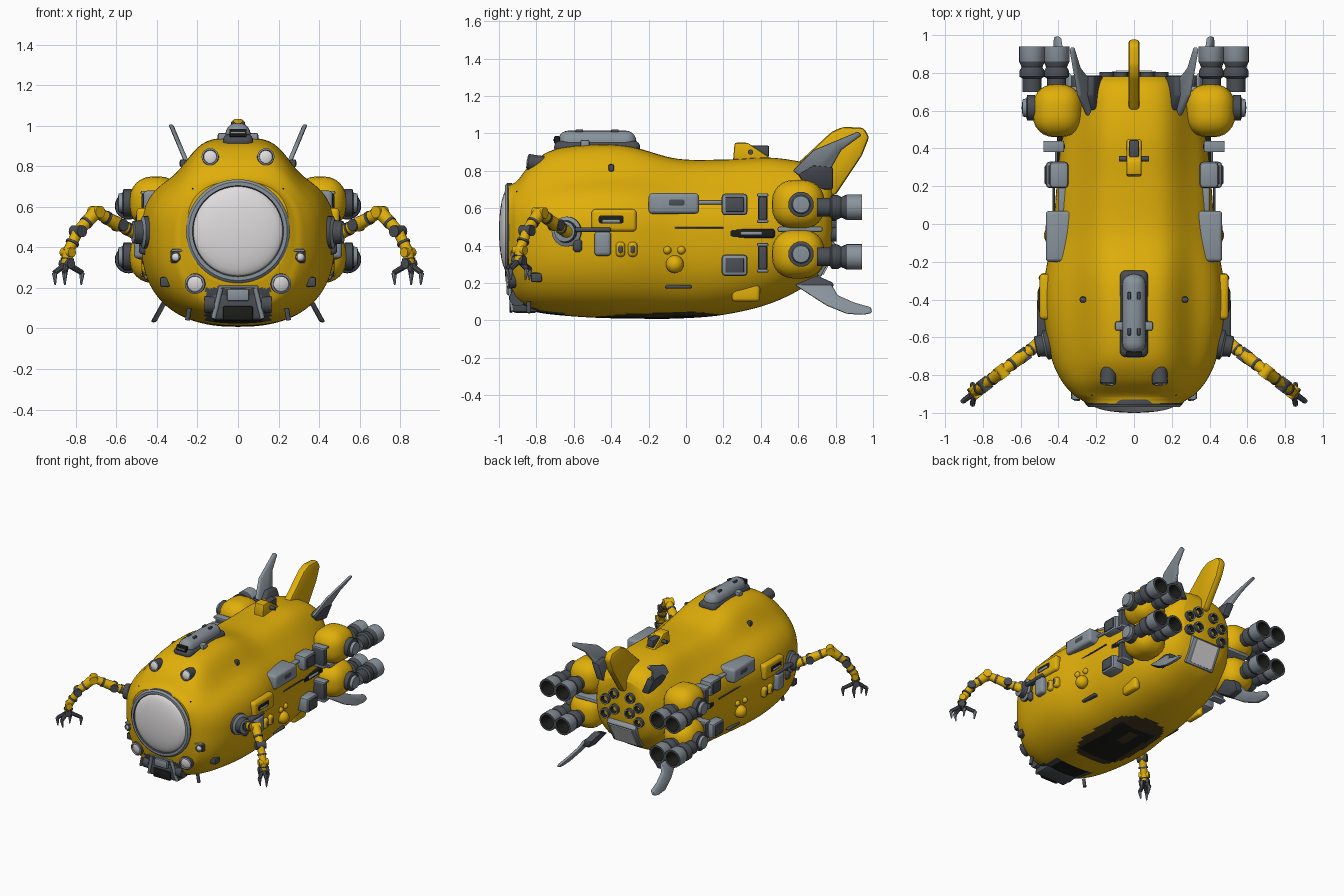
import bpy, bmesh, math
from mathutils import Vector

cube = bpy.data.objects.get("Cube")
if cube:
    bpy.data.objects.remove(cube)

MATS = {}
for name, col in {"yellow": (.75, .43, .003), "steel": (.25, .29, .33), "dark_steel": (.068, .077, .09),
                  "black": (.012, .012, .01), "glass": (.74, .72, .73), "brown": (.055, .04, .014)}.items():
    m = bpy.data.materials.new(name)
    m.use_nodes = True
    m.diffuse_color = (*col, 1)
    m.node_tree.nodes["Principled BSDF"].inputs["Base Color"].default_value = (*col, 1)
    MATS[name] = m


def finish(bm, name, mats, mirror=False):
    """Turn a bmesh into an object with smooth faces and sharp creases."""
    bmesh.ops.recalc_face_normals(bm, faces=bm.faces)
    for f in bm.faces:
        f.smooth = True
    for e in bm.edges:
        e.smooth = e.calc_face_angle(0) < math.radians(35)
    me = bpy.data.meshes.new(name)
    bm.to_mesh(me)
    bm.free()
    for m in mats:
        me.materials.append(MATS[m])
    ob = bpy.data.objects.new(name, me)
    bpy.context.scene.collection.objects.link(ob)
    if mirror:
        ob.modifiers.new("Mirror", "MIRROR")


def box(name, c, size, mat, mirror=True, bevel=.01, seg=2):
    bm = bmesh.new()
    bmesh.ops.create_cube(bm, size=1)
    for v in bm.verts:
        v.co = Vector(a * b for a, b in zip(v.co, size)) + Vector(c)
    bmesh.ops.bevel(bm, geom=bm.edges[:], offset=min(bevel, min(size) * .48), segments=seg,
                    affect='EDGES', profile=.5)
    finish(bm, name, [mat], mirror)


def lathe(name, profile, p, d, mats, mirror=True, n=24):
    """Spin (radius, distance) points about direction d; mats holds one entry per segment."""
    bm = bmesh.new()
    q = Vector(d).to_track_quat('Z', 'Y')
    turns = [2 * math.pi * i / n for i in range(n)]
    rings = [[bm.verts.new(Vector(p) + q @ Vector((r * math.cos(a), r * math.sin(a), t))) for a in turns]
             for r, t in profile]
    names = list(dict.fromkeys(mats))
    for k in range(len(rings) - 1):
        a, b = rings[k], rings[k + 1]
        for i in range(n):
            f = bm.faces.new((a[i], a[i - 1], b[i - 1], b[i]))
            f.material_index = names.index(mats[min(k, len(mats) - 1)])
    bmesh.ops.remove_doubles(bm, verts=bm.verts, dist=1e-5)
    finish(bm, name, names, mirror)


def rod(name, a, b, r, mat, r2=None, mirror=True, n=14):
    d = Vector(b) - Vector(a)
    e = r if r2 is None else r2
    lathe(name, [(0, 0), (r, 0), (e, d.length), (0, d.length)], a, d, [mat], mirror, n)


def ball(name, p, r, mat):
    arc = [math.pi * i / 10 for i in range(11)]
    lathe(name, [(r * math.sin(a), -r * math.cos(a)) for a in arc], p, (0, 0, 1), [mat], True, 16)


def plate(name, pts, thick, mat, x0=0, lean=0, mirror=True, bevel=.01):
    """Side outline of (y, z) points given a thickness in x and a lean that grows with height."""
    bm = bmesh.new()
    z0 = pts[0][1]
    f = bm.faces.new([bm.verts.new((x0 - thick / 2 + lean * (z - z0), y, z)) for y, z in pts])
    out = bmesh.ops.extrude_face_region(bm, geom=[f])["geom"]
    bmesh.ops.translate(bm, vec=(thick, 0, 0), verts=[g for g in out if isinstance(g, bmesh.types.BMVert)])
    if bevel:
        bmesh.ops.bevel(bm, geom=bm.edges[:], offset=bevel, segments=2, affect='EDGES', profile=.5)
    finish(bm, name, [mat], mirror)


# Hull sections: y, half width, bottom, shoulder, ridge height
HULL = [(-.95, .25, .22, .725, 0), (-.93, .28, .145, .73, 0), (-.9, .325, .09, .74, .01), (-.82, .39, .05, .765, .08),
        (-.7, .44, .03, .785, .13), (-.5, .475, .015, .8, .14), (-.3, .475, .01, .8, .13), (-.05, .43, .01, .785, .08),
        (.2, .41, .03, .77, .09), (.45, .38, .09, .75, .12), (.65, .31, .19, .73, .11), (.74, .25, .28, .71, .09),
        (.78, .19, .38, .68, .07)]
POWER = 2.5


def spline(u):
    i = min(int(u), len(HULL) - 2)
    t = u - i
    a, b, c, d = (HULL[max(0, min(len(HULL) - 1, i + k))] for k in (-1, 0, 1, 2))
    return [q + t * (r - p) / 2 + t * t * (p - 2.5 * q + 2 * r - s / 2) + t ** 3 * (s - p + 3 * (q - r)) / 2
            for p, q, r, s in zip(a, b, c, d)]


def side(y, z):
    """Half width of the hull at a given place."""
    for a, b in zip(HULL, HULL[1:]):
        if a[0] <= y <= b[0]:
            t = (y - a[0]) / (b[0] - a[0])
            w, lo, hi = (p + t * (q - p) for p, q in zip(a[1:4], b[1:4]))
            zc = lo + .57 * (hi - lo)
            h = hi - zc if z > zc else zc - lo
            return w * max(0, 1 - abs((z - zc) / h) ** POWER) ** (1 / POWER)


# Hull with belly panel and nose underside coloured by position
bm = bmesh.new()
SEG, STEP = 128, 10
rings = []
for k in range((len(HULL) - 1) * STEP + 1):
    y, w, lo, hi, ridge = spline(k / STEP)
    zc = lo + .57 * (hi - lo)
    ring = []
    for j in range(SEG):
        a = 2 * math.pi * j / SEG
        c, s = math.cos(a), math.sin(a)
        x = w * math.copysign(abs(c) ** (2 / POWER), c)
        z = zc + (hi - zc if s > 0 else zc - lo) * math.copysign(abs(s) ** (2 / POWER), s)
        if s > 0:
            z += ridge * math.exp(-(abs(x) / .26) ** 5)
        ring.append(bm.verts.new((x, y, z)))
    rings.append(ring)
for a, b in zip(rings, rings[1:]):
    for j in range(SEG):
        f = bm.faces.new((a[j - 1], a[j], b[j], b[j - 1]))
        p = f.calc_center_median()
        if p.z < .2 and abs(p.x / .22) ** 3 + abs((p.y + .15) / .34) ** 3 < 1:
            inner = abs(p.x) < .15 and -.43 < p.y < .06
            hatch = abs(p.x) < .03 and -.15 < p.y < 0
            f.material_index = 2 if inner and not hatch else 1
        elif p.z < .2 and abs(p.x) < .16 and p.y < -.64:
            f.material_index = 2 if abs(p.x) < .12 and p.z < .06 else 3
bm.faces.new(rings[0])
bm.faces.new(rings[-1])
finish(bm, "hull", ["yellow", "brown", "black", "dark_steel"])

# Nose window
NOSE = (0, -.93, .48)
lathe("window_ring", [(.256, 0), (.256, .025), (.243, .038), (.225, .038), (.215, .02)], NOSE, (0, -1, 0),
      ["dark_steel", "steel", "steel", "dark_steel"], False, 64)
lathe("window_glass", [(.225 * math.cos(i * math.pi / 16), .02 + .05 * math.sin(i * math.pi / 16)) for i in range(9)],
      NOSE, (0, -1, 0), ["glass"], False, 64)

# Lamps around the nose
for nm, r, p, d in (("upper_lamp", .042, (.135, -.79, .84), (.05, -1, .15)),
                    ("lower_lamp", .05, (.205, -.9, .225), (.15, -1, -.1)),
                    ("side_lamp", .025, (.295, -.875, .355), (.3, -1, -.05))):
    lathe(nm, [(r, -.03), (r, .055), (r * .8, .06), (r * .75, .05), (0, .065)], p, d,
          ["dark_steel", "steel", "steel", "glass"])
box("side_lamp_mount", (.3, -.885, .355), (.068, .06, .065), "dark_steel")
box("side_lamp_hood", (.3, -.9, .385), (.06, .06, .014), "steel")
box("brow_slot", (.21, -.885, .685), (.04, .05, .018), "black")
box("cheek_unit", (.36, -.8, .23), (.05, .06, .05), "dark_steel")
box("roof_marker", (.27, -.4, .815), (.035, .03, .04), "dark_steel")

# Chin equipment
box("chin_frame", (0, -.86, .115), (.27, .15, .15), "dark_steel", False, .025)
box("chin_box", (0, -.935, .165), (.11, .05, .06), "steel", False)
box("chin_slot", (0, -.935, .075), (.15, .02, .07), "black", False)
box("chin_lip", (0, -.925, .205), (.2, .06, .012), "steel", False, .004)
rod("chin_strut", (.085, -.945, .2), (.12, -.925, .05), .012, "steel")
rod("chin_motor", (.115, -.9, .12), (.165, -.9, .12), .045, "dark_steel")
rod("chin_foot", (.24, -.84, .1), (.25, -.84, .04), .012, "dark_steel")

# Roof unit
box("roof_unit", (0, -.475, .945), (.125, .42, .14), "steel", False, .058, 5)
box("roof_unit_skirt", (0, -.475, .925), (.15, .46, .07), "dark_steel", False, .033, 4)
box("roof_grille", (0, -.69, .965), (.085, .03, .04), "black", False, .005)
box("roof_grille_bar", (0, -.7, .965), (.07, .02, .01), "steel", False, .003)
for y in (-.57, -.38):
    box("roof_clip", (.025, y, 1.012), (.018, .04, .018), "dark_steel", True, .005)
box("roof_lug", (.075, -.54, .94), (.05, .05, .05), "steel")

# Rear roof sensor
plate("sensor_hood", [(.25, .84), (.26, .95), (.33, .95), (.45, .87), (.45, .83)], .08, "yellow", mirror=False)
box("sensor_head", (0, .395, .905), (.055, .1, .06), "dark_steel", False)
rod("sensor_bar", (-.08, .345, .9), (.08, .345, .9), .014, "dark_steel", mirror=False)

# Tail fins
plate("centre_fin", [(.55, .8), (.64, .88), (.78, 1.01), (.84, 1.035), (.95, 1.03), (.98, .98), (.94, .88), (.8, .67), (.74, .67)],
      .06, "yellow", mirror=False, bevel=.018)
plate("upper_fin", [(.57, .8), (.68, .91), (.8, .96), (.92, 1.01), (.94, .99), (.83, .91), (.78, .82), (.77, .74), (.65, .74)],
      .024, "steel", .245, .42)
plate("upper_fin_root", [(.6, .78), (.68, .83), (.785, .82), (.785, .7), (.65, .7)], .06, "dark_steel", .225, .4)
plate("lower_fin", [(.58, .19), (.78, .19), (.81, .135), (.9, .095), (.99, .07), (.995, .04), (.95, .03), (.86, .035), (.75, .08)],
      .028, "steel", .33, -.55)
plate("lower_fin_root", [(.58, .19), (.7, .24), (.79, .2), (.78, .14), (.68, .13)], .06, "dark_steel", .3, -.5)

# Engine pods with paired nozzles
for z, tag in ((.62, "upper"), (.355, "lower")):
    box(tag + "_pod", (.405, .6, z), (.26, .28, .26), "yellow", True, .11, 6)
    lathe(tag + "_pod_cap", [(.068, 0), (.068, .04), (.05, .045), (.045, .065), (0, .07)], (.525, .615, z), (1, 0, 0),
          ["dark_steel", "dark_steel", "steel"])
    box(tag + "_pod_intake", (.42, .41, z - .02), (.11, .05, .15), "dark_steel", True, .02)
    for dz in (-.07, .07):
        box(tag + "_intake_band", (.425, .41, z - .02 + dz), (.11, .06, .018), "steel", True, .006)
    for x in (.41, .54):
        lathe(tag + "_nozzle", [(.05, 0), (.05, .07), (.066, .08), (.066, .11), (.055, .13), (.068, .16), (.068, .24),
                                (.052, .24), (.04, .13), (0, .13)], (x, .7, z - .015), (0, 1, 0),
              ["dark_steel", "dark_steel", "dark_steel", "dark_steel", "dark_steel", "steel", "dark_steel", "black"])
    # Boxes ahead of the pods
    zb = z if z > .5 else .295
    x = side(.26, zb) + .03
    box(tag + "_side_box", (x, .26, zb), (.1, .14, .115), "steel", True, .02)
    box(tag + "_side_box_lid", (x + .05, .26, zb), (.012, .1, .08), "dark_steel")
box("pod_bridge", (.35, .61, .487), (.2, .24, .03), "steel")

# Rear bulkhead thrusters and loading hatch
for x, z in ((.07, .63), (.145, .57), (.065, .51), (.145, .46)):
    lathe("rear_thruster", [(.038, 0), (.038, .035), (.027, .035), (.02, .01), (0, .01)], (x, .77, z), (0, 1, 0),
          ["dark_steel", "steel", "black"], True, 16)
plate("rear_hatch", [(.69, .25), (.72, .23), (.81, .4), (.78, .43)], .25, "steel", mirror=False)
plate("rear_hatch_panel", [(.73, .245), (.735, .242), (.812, .39), (.808, .393)], .19, "glass", mirror=False, bevel=0)

# Fittings along the flanks: name, y, z, length, height, depth, colour
for nm, y, z, ly, lz, lx, mat in (
        ("flank_tank", -.065, .625, .27, .11, .14, "steel"), ("flank_tank_lid", -.05, .63, .11, .06, .155, "dark_steel"),
        ("flank_pipe", .13, .63, .14, .02, .05, "steel"), ("flank_slot", .35, .465, .25, .05, .03, "black"),
        ("flank_slot_bar", .35, .465, .12, .02, .05, "steel"), ("flank_seam", 0, .495, .4, .008, .012, "dark_steel"),
        ("hatch_frame", -.385, .535, .24, .12, .06, "yellow"), ("hatch_panel", -.4, .54, .15, .06, .07, "black"),
        ("hatch_bar", -.4, .53, .1, .02, .08, "steel"), ("arm_control", -.445, .41, .09, .13, .08, "steel"),
        ("arm_rail", -.5, .485, .2, .025, .08, "dark_steel"), ("arm_hose_box", -.58, .4, .05, .07, .06, "dark_steel"),
        ("yellow_box", -.35, .38, .05, .08, .06, "yellow"), ("second_yellow_box", -.285, .38, .05, .08, .06, "yellow"),
        ("yellow_box_lid", -.35, .38, .03, .05, .07, "dark_steel"), ("second_lid", -.285, .38, .03, .05, .07, "dark_steel"),
        ("low_handle", -.04, .18, .14, .02, .04, "dark_steel"), ("low_pad", .32, .15, .15, .1, .05, "yellow")):
    box(nm, (side(y, z), y, z), (lx, ly, lz), mat, True, .02, 3)
ball("flank_bulb", (side(-.06, .3) + .01, -.06, .3), .048, "yellow")
for y in (-.1, -.025):
    ball("flank_knob", (side(y, .375), y, .375), .022, "yellow")

# Manipulator arms
def arm(x, z, dy=0):
    return Vector((x, -.63 - .76 * (x - .5) + dy, z))


lathe("shoulder", [(.08, 0), (.08, .05), (.06, .06), (.055, .1), (0, .11)], (.42, -.63, .475), (1, -.2, 0),
      ["dark_steel", "steel", "dark_steel", "steel"])
joints = [arm(.5, .47), arm(.585, .51), arm(.7, .575), arm(.79, .48), arm(.84, .375), arm(.845, .32)]
for i, (a, b) in enumerate(zip(joints, joints[1:])):
    rod("arm_segment", a, b, .036 if i < 3 else .027, "yellow", .027)
    mid = (a + b) / 2
    rod("arm_band", mid, mid + (b - a) * .1, .034, "dark_steel")
    across = Vector((.6, .8, 0)) * .036
    rod("arm_joint", b - across, b + across, .03 if i < 3 else .024, "dark_steel" if i % 2 == 0 else "yellow")
for x, dy in ((.06, 0), (-.075, 0), (.01, -.055), (.01, .05)):
    base, knee, tip = joints[-1], arm(.845 + x, .275, dy), arm(.845 + x * .95, .215, dy * .8)
    rod("claw_base", base, knee, .016, "dark_steel", .014, n=8)
    rod("claw_tip", knee, tip, .014, "steel", .004, n=8)
